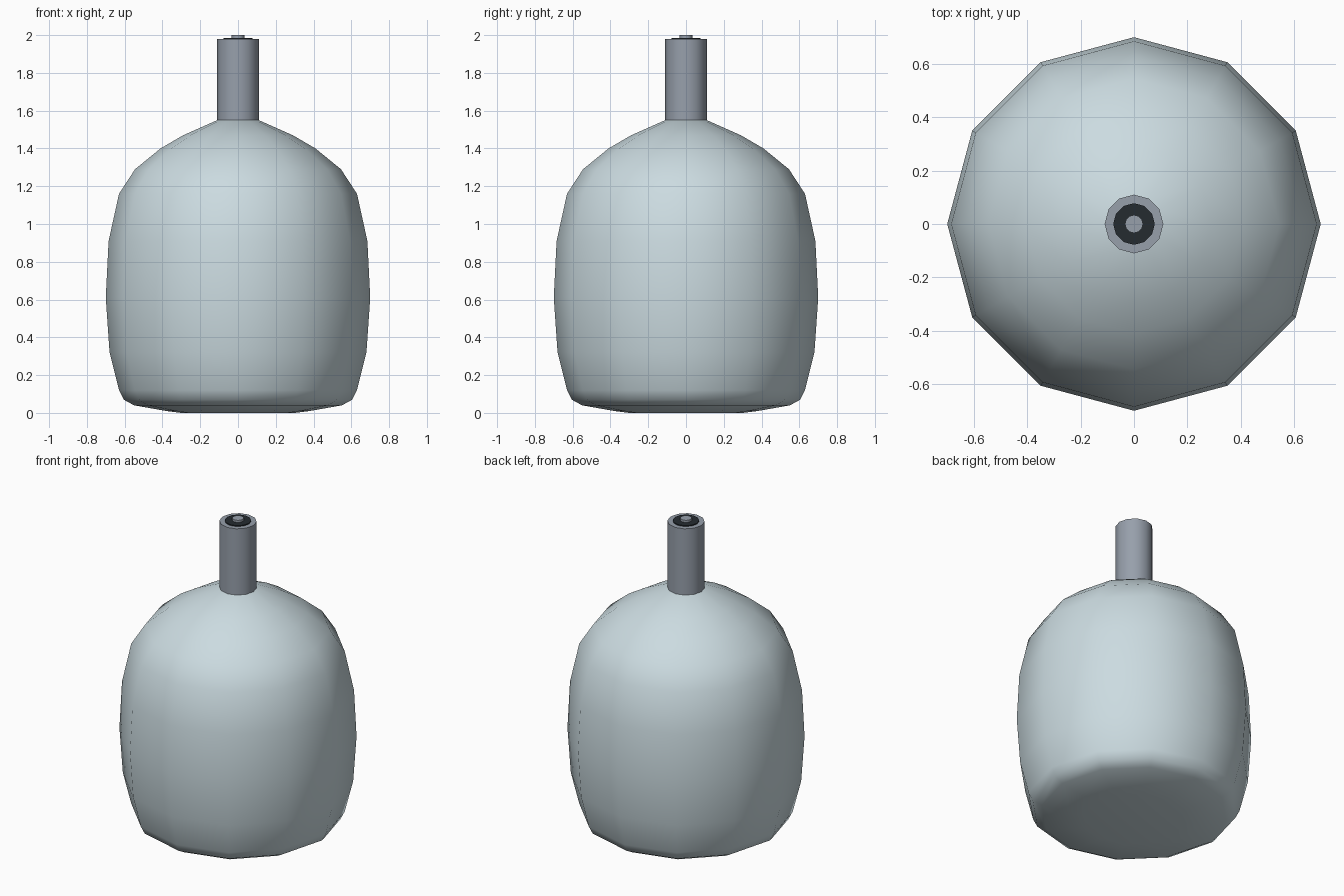
import bpy, bmesh
from math import cos, sin, pi, radians

if "Cube" in bpy.data.objects:
    bpy.data.objects.remove(bpy.data.objects["Cube"])

SIDES = 12


def material(name, color):
    m = bpy.data.materials.new(name)
    m.diffuse_color = (*color, 1)
    m.use_nodes = True
    m.node_tree.nodes["Principled BSDF"].inputs["Base Color"].default_value = m.diffuse_color
    return m


def lathe(name, profile, mat):
    """Spin a bottom-to-top list of (radius, z) about z, capping both ends."""
    bm = bmesh.new()
    rings = [[bm.verts.new((r * cos(2 * pi * i / SIDES), r * sin(2 * pi * i / SIDES), z))
              for i in range(SIDES)] for r, z in profile]
    for low, high in zip(rings, rings[1:]):
        for i in range(SIDES):
            j = (i + 1) % SIDES
            bm.faces.new((low[i], low[j], high[j], high[i]))
    bm.faces.new(rings[0][::-1])
    bm.faces.new(rings[-1])
    mesh = bpy.data.meshes.new(name)
    bm.to_mesh(mesh)
    bm.free()
    mesh.materials.append(mat)
    obj = bpy.data.objects.new(name, mesh)
    bpy.context.collection.objects.link(obj)
    bpy.ops.object.select_all(action='DESELECT')
    obj.select_set(True)
    bpy.context.view_layer.objects.active = obj
    bpy.ops.object.shade_smooth_by_angle(angle=radians(45))
    return obj


glass = material("pale_glass", (0.60, 0.71, 0.75))
metal = material("grey_metal", (0.31, 0.35, 0.41))
dark = material("dark_insulator", (0.018, 0.024, 0.030))

# Rounded body with a domed shoulder
lathe("body", [(0.30, 0.0), (0.38, 0.01), (0.55, 0.04), (0.605, 0.07), (0.63, 0.12),
               (0.68, 0.32), (0.70, 0.61), (0.685, 0.91), (0.63, 1.16), (0.545, 1.29),
               (0.41, 1.40), (0.29, 1.47), (0.11, 1.55)], glass)

# Neck sleeve, dark end disc and centre contact
lathe("neck", [(0.11, 1.545), (0.11, 1.98)], metal)
lathe("end_disc", [(0.078, 1.97), (0.078, 1.986)], dark)
lathe("centre_contact", [(0.034, 1.975), (0.034, 2.0)], metal)
